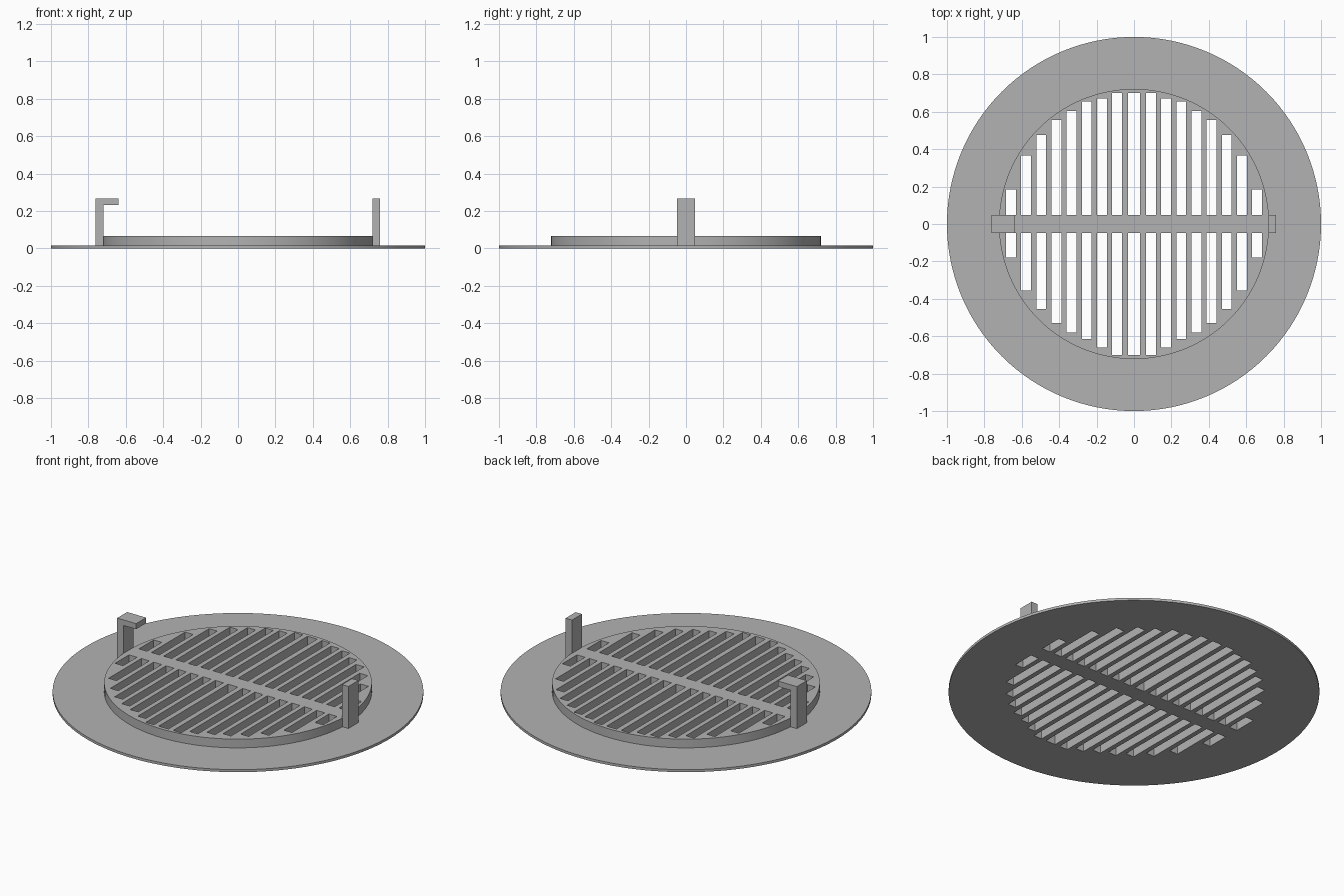
import bpy
import bmesh
from math import cos, sin, tau

cube = bpy.data.objects.get("Cube")
if cube:
    bpy.data.objects.remove(cube, do_unlink=True)

grey = bpy.data.materials.new("plain grey")
grey.use_nodes = True
COLOUR = (0.45, 0.45, 0.45, 1)
grey.diffuse_color = COLOUR
grey.node_tree.nodes["Principled BSDF"].inputs["Base Color"].default_value = COLOUR

PLATE_TOP = 0.015
GRILLE_TOP = 0.067
GRILLE_R = 0.722
BAR = 0.047      # half width of the cross bar and of the posts
SEGMENTS = 128


def finish(name, bm):
    bmesh.ops.recalc_face_normals(bm, faces=bm.faces)
    mesh = bpy.data.meshes.new(name)
    bm.to_mesh(mesh)
    bm.free()
    mesh.materials.append(grey)
    obj = bpy.data.objects.new(name, mesh)
    bpy.context.collection.objects.link(obj)
    return obj


def extrude(bm, points, offset):
    """Add a prism: a flat outline pushed along an offset."""
    face = bm.faces.new([bm.verts.new(p) for p in points])
    new = bmesh.ops.extrude_face_region(bm, geom=[face], use_keep_orig=True)["geom"]
    bmesh.ops.translate(bm, vec=offset, verts=[v for v in new if isinstance(v, bmesh.types.BMVert)])


# Stepped disc: thin wide flange with the raised grille in one solid
bm = bmesh.new()
profile = [(1, 0), (1, PLATE_TOP), (GRILLE_R, PLATE_TOP), (GRILLE_R, GRILLE_TOP)]
rings = [[bm.verts.new((r * cos(tau * i / SEGMENTS), r * sin(tau * i / SEGMENTS), z))
          for i in range(SEGMENTS)] for r, z in profile]
for low, high in zip(rings, rings[1:]):
    for i in range(SEGMENTS):
        j = (i + 1) % SEGMENTS
        bm.faces.new((low[i], low[j], high[j], high[i]))
bm.faces.new(rings[0])
bm.faces.new(rings[-1])
body = finish("flange_and_grille", bm)

# Slot cutters: back and front ends for each column, mirrored left to right
back_ends = [0.70, 0.67, 0.655, 0.605, 0.555, 0.475, 0.365, 0.185]
front_ends = [0.70, 0.66, 0.615, 0.58, 0.53, 0.455, 0.355, 0.178]
bm = bmesh.new()


def slot(x, half, y0, y1):
    extrude(bm, [(x - half, y0, -0.1), (x + half, y0, -0.1),
                 (x + half, y1, -0.1), (x - half, y1, -0.1)], (0, 0, 0.3))


slot(0, 0.032, BAR, 0.70)
slot(0, 0.032, -0.70, -BAR)
for i, (back, front) in enumerate(zip(back_ends, front_ends)):
    for side in (-1, 1):
        x = side * (0.09 + 0.0812 * i)
        slot(x, 0.0265, BAR, back)
        slot(x, 0.0265, -front, -BAR)
cutter = finish("slot_cutter", bm)
cutter.hide_render = True

# Cut the slots and keep the result as plain mesh
cut = body.modifiers.new("slots", 'BOOLEAN')
cut.operation = 'DIFFERENCE'
cut.solver = 'EXACT'
cut.object = cutter
bpy.context.view_layer.objects.active = body
body.select_set(True)
bpy.ops.object.modifier_apply(modifier=cut.name)
bpy.data.objects.remove(cutter, do_unlink=True)
bpy.ops.object.shade_smooth_by_angle(angle=0.5)


def post(name, outline):
    bm = bmesh.new()
    extrude(bm, [(x, -BAR, z) for x, z in outline], (0, 2 * BAR, 0))
    return finish(name, bm)


# Upright posts beside the grille: a hook on the right, a plain tab on the left
TOP = 0.265
post("right_hook", [(-0.763, PLATE_TOP), (-0.72, PLATE_TOP), (-0.72, 0.232),
                    (-0.638, 0.232), (-0.638, TOP), (-0.763, TOP)])
post("left_tab", [(0.718, PLATE_TOP), (0.76, PLATE_TOP), (0.76, TOP), (0.718, TOP)])
